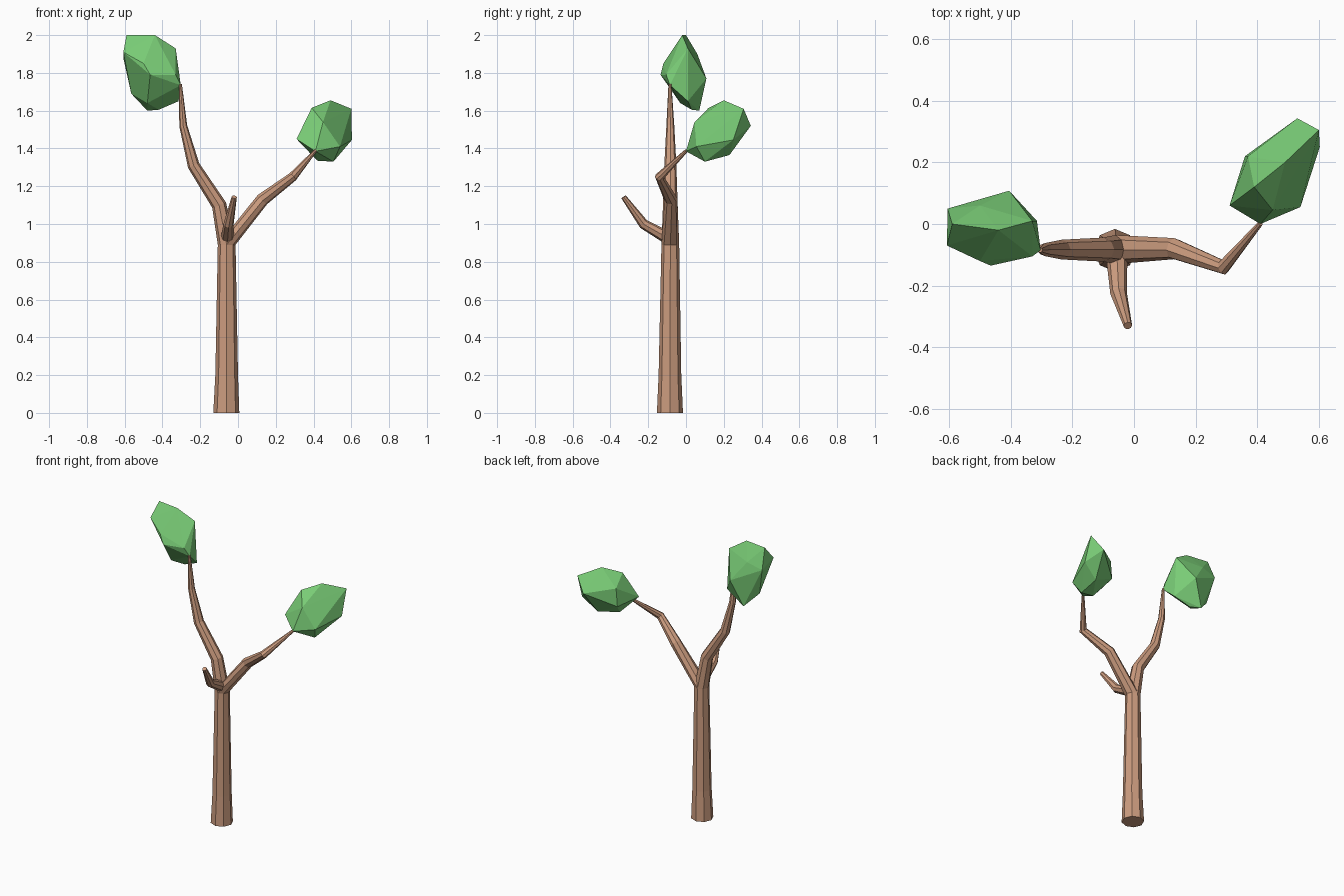
import bpy, bmesh, math
from mathutils import Vector

if "Cube" in bpy.data.objects:
    bpy.data.objects.remove(bpy.data.objects["Cube"])


def material(name, color):
    m = bpy.data.materials.new(name)
    m.diffuse_color = color
    m.use_nodes = True
    m.node_tree.nodes["Principled BSDF"].inputs["Base Color"].default_value = m.diffuse_color
    return m


BARK = material("bark", (0.60, 0.33, 0.21, 1))
LEAF = material("leaf", (0.19, 0.60, 0.18, 1))


def finish(name, bm, mat):
    bmesh.ops.recalc_face_normals(bm, faces=bm.faces)
    mesh = bpy.data.meshes.new(name)
    bm.to_mesh(mesh)
    bm.free()
    mesh.materials.append(mat)
    ob = bpy.data.objects.new(name, mesh)
    bpy.context.collection.objects.link(ob)


def tube(name, path, start_dir, sides=8):
    """Tapered faceted tube; path rows are x, y, z, radius."""
    bm = bmesh.new()
    pts = [Vector(p[:3]) for p in path]
    rings = []
    d = Vector(start_dir).normalized()
    u = Vector((1, 0, 0))
    for i, p in enumerate(pts):
        if i > 0:
            d = (p - pts[i - 1]).normalized()
            if i < len(pts) - 1:
                d = (d + (pts[i + 1] - p).normalized()).normalized()
        u = (u - d * u.dot(d)).normalized()
        v = d.cross(u)
        ring = []
        for k in range(sides):
            a = 2 * math.pi * k / sides
            ring.append(bm.verts.new(p + (u * math.cos(a) + v * math.sin(a)) * path[i][3]))
        rings.append(ring)
    for a, b in zip(rings, rings[1:]):
        for k in range(sides):
            n = (k + 1) % sides
            bm.faces.new((a[k], a[n], b[n], b[k]))
    bm.faces.new(rings[0])
    bm.faces.new(rings[-1])
    finish(name, bm, BARK)


def clump(name, points):
    """Angular foliage: convex hull of a few corners."""
    bm = bmesh.new()
    for p in points:
        bm.verts.new(p)
    res = bmesh.ops.convex_hull(bm, input=bm.verts)
    loose = [v for v in bm.verts if not v.link_faces]
    bmesh.ops.delete(bm, geom=loose, context='VERTS')
    finish(name, bm, LEAF)


# trunk and branches
UP = (0, 0, 1)
tube("trunk", [(-0.062, -0.085, 0, 0.069), (-0.06, -0.085, 0.2, 0.06),
               (-0.06, -0.083, 0.89, 0.047)], UP)
tube("left_branch", [(-0.06, -0.083, 0.89, 0.047), (-0.1, -0.083, 1.1, 0.039),
                     (-0.235, -0.083, 1.31, 0.032), (-0.29, -0.083, 1.52, 0.021),
                     (-0.305, -0.085, 1.74, 0.008)], UP)
tube("right_branch", [(-0.06, -0.083, 0.89, 0.047), (0.13, -0.08, 1.13, 0.035),
                      (0.29, -0.14, 1.25, 0.025), (0.41, 0.002, 1.388, 0.009)], UP)
tube("front_stub", [(-0.057, -0.085, 0.92, 0.036), (-0.05, -0.225, 1.0, 0.027),
                    (-0.02, -0.33, 1.143, 0.014)], (0, -1, 0.3))

# foliage
clump("left_foliage", [
    (-0.59, 0.0, 2.0), (-0.44, -0.02, 2.0), (-0.33, 0.01, 1.93),
    (-0.303, -0.085, 1.735), (-0.315, 0.01, 1.65), (-0.42, 0.03, 1.605),
    (-0.48, 0.07, 1.6), (-0.565, 0.02, 1.69), (-0.607, -0.07, 1.91),
    (-0.605, 0.05, 1.87), (-0.405, 0.108, 1.77), (-0.465, -0.135, 1.79),
    (-0.5, -0.12, 1.85), (-0.48, -0.03, 1.64), (-0.33, -0.105, 1.79),
    (-0.5, 0.06, 1.9)])
clump("right_foliage", [
    (0.41, 0.0, 1.385), (0.31, 0.06, 1.45), (0.36, 0.22, 1.43),
    (0.39, 0.12, 1.615), (0.49, 0.2, 1.655), (0.6, 0.305, 1.61),
    (0.53, 0.343, 1.52), (0.603, 0.25, 1.445), (0.505, 0.1, 1.33),
    (0.42, 0.11, 1.335), (0.54, 0.055, 1.41), (0.45, 0.045, 1.54),
    (0.5, 0.23, 1.365), (0.37, 0.22, 1.55)])
